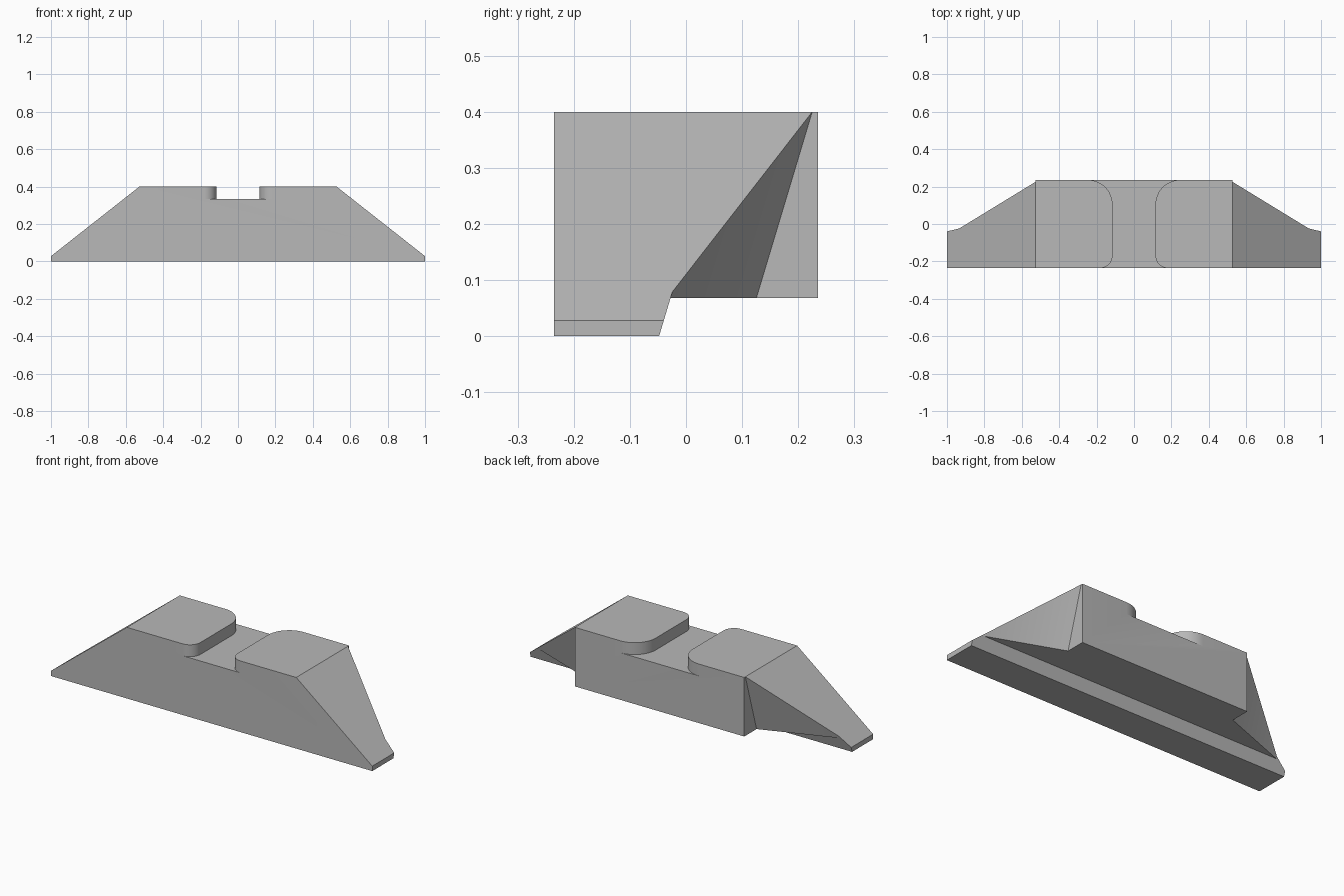
import bpy
import bmesh
from math import cos, sin, pi
from mathutils import Vector

if "Cube" in bpy.data.objects:
    bpy.data.objects.remove(bpy.data.objects["Cube"], do_unlink=True)

HALF_DEPTH = 0.235
TOP_X = 0.527      # half width of the flat top
LEDGE_Z = 0.068    # underside of the overhanging block
FLOOR_Z = 0.333    # floor of the channel
LEAN = 0.3         # backward lean of the rear faces

grey = bpy.data.materials.new("plain grey")
grey.use_nodes = True
colour = (0.48, 0.48, 0.48, 1)
grey.diffuse_color = colour
grey.node_tree.nodes["Principled BSDF"].inputs["Base Color"].default_value = colour


def prism(name, points, sweep):
    """Extrude a closed outline of 3D points along a vector."""
    bm = bmesh.new()
    face = bm.faces.new([bm.verts.new(p) for p in points])
    moved = bmesh.ops.extrude_face_region(bm, geom=[face], use_keep_orig=True)
    verts = [v for v in moved["geom"] if isinstance(v, bmesh.types.BMVert)]
    bmesh.ops.translate(bm, verts=verts, vec=Vector(sweep))
    bmesh.ops.recalc_face_normals(bm, faces=bm.faces)
    mesh = bpy.data.meshes.new(name)
    bm.to_mesh(mesh)
    bm.free()
    mesh.materials.append(grey)
    obj = bpy.data.objects.new(name, mesh)
    bpy.context.collection.objects.link(obj)
    return obj


def arc(cx, cy, r, start, end, steps=12):
    angles = [start + (end - start) * i / steps for i in range(steps + 1)]
    return [(cx + r * cos(a), cy + r * sin(a)) for a in angles]


# Main block from its front outline
half = [(1, 0), (1, 0.028), (TOP_X, 0.4)]
outline = half + [(-x, z) for x, z in reversed(half)]
body = prism("clamp_block", [(x, -HALF_DEPTH, z) for x, z in outline],
             (0, 2 * HALF_DEPTH, 0))

# Recess under the rear overhang, leaving the front rail
low = -0.1
recess = [(-0.048 + LEAN * low, low), (-0.048 + LEAN * LEDGE_Z, LEDGE_Z),
          (0.5, LEDGE_Z), (0.5, low)]
cutters = [prism("underside_cutter", [(-1.2, y, z) for y, z in recess], (2.4, 0, 0))]

# Leaning cuts behind the two tapered wings
rear = [(TOP_X, 0.105), (0.935, -0.048), (1.2, -0.048), (1.2, 0.8), (TOP_X, 0.8)]
for side, sign in (("left", 1), ("right", -1)):
    points = [(sign * x, y + LEAN * low, low) for x, y in rear]
    cutters.append(prism(side + "_wing_cutter", points, (0, LEAN * 0.6, 0.6)))

# Channel across the top, with rounded mouths at the front and back
wall, r_front, r_back = 0.115, 0.065, 0.13
edge = arc(wall + r_front, r_front - HALF_DEPTH, r_front, 1.5 * pi, pi)
edge += arc(wall + r_back, HALF_DEPTH - r_back, r_back, pi, pi / 2)
edge = [(edge[0][0], -0.3)] + edge + [(edge[-1][0], 0.3)]
channel = edge + [(-x, y) for x, y in reversed(edge)]
cutters.append(prism("channel_cutter", [(x, y, FLOOR_Z) for x, y in channel], (0, 0, 0.2)))

for cutter in cutters:
    cutter.hide_render = True
    cut = body.modifiers.new(cutter.name, "BOOLEAN")
    cut.operation = "DIFFERENCE"
    cut.solver = "EXACT"
    cut.object = cutter

# Bake the cuts and drop the cutters
bpy.context.view_layer.update()
graph = bpy.context.evaluated_depsgraph_get()
baked = bpy.data.meshes.new_from_object(body.evaluated_get(graph))
body.modifiers.clear()
body.data = baked
for cutter in cutters:
    bpy.data.objects.remove(cutter, do_unlink=True)

bm = bmesh.new()
bm.from_mesh(baked)
bmesh.ops.remove_doubles(bm, verts=bm.verts, dist=0.0002)
bm.to_mesh(baked)
bm.free()

bpy.ops.object.select_all(action="DESELECT")
body.select_set(True)
bpy.context.view_layer.objects.active = body
bpy.ops.object.shade_smooth_by_angle(angle=pi / 9)
